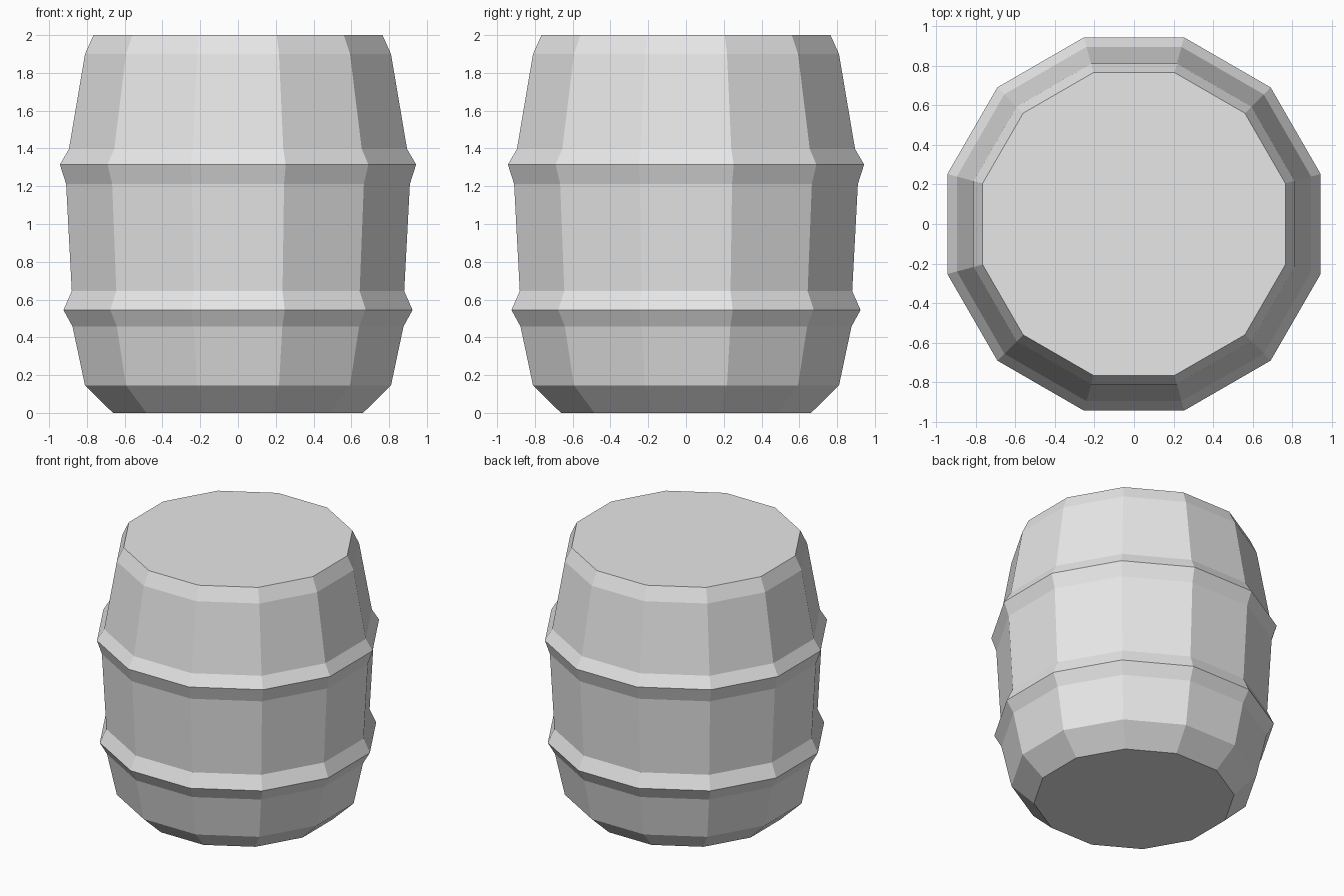
import bpy
import bmesh
from math import cos, sin, pi

cube = bpy.data.objects.get("Cube")
if cube:
    bpy.data.objects.remove(cube, do_unlink=True)

SIDES = 12

# Barrel outline: distance from the axis to the flat side, height
PROFILE = [
    (0.662, 0.0), (0.81, 0.145),                    # bottom bevel
    (0.876, 0.457), (0.924, 0.545), (0.88, 0.645),  # lower hoop
    (0.91, 1.212), (0.943, 1.315), (0.895, 1.397),  # upper hoop
    (0.81, 1.90), (0.765, 2.0),                     # top bevel
]


def make_material(name, color):
    mat = bpy.data.materials.new(name)
    mat.use_nodes = True
    mat.diffuse_color = color
    mat.node_tree.nodes["Principled BSDF"].inputs["Base Color"].default_value = color
    return mat


def lathe(name, profile, material):
    """Closed, flat-shaded solid of revolution with flat sides facing the axes."""
    bm = bmesh.new()
    rings = []
    for apothem, z in profile:
        radius = apothem / cos(pi / SIDES)
        angles = [(i + 0.5) * 2 * pi / SIDES for i in range(SIDES)]
        rings.append([bm.verts.new((radius * cos(a), radius * sin(a), z)) for a in angles])
    for low, high in zip(rings, rings[1:]):
        for i in range(SIDES):
            j = (i + 1) % SIDES
            bm.faces.new((low[i], low[j], high[j], high[i]))
    bm.faces.new(reversed(rings[0]))
    bm.faces.new(rings[-1])
    mesh = bpy.data.meshes.new(name)
    bm.to_mesh(mesh)
    bm.free()
    mesh.materials.append(material)
    obj = bpy.data.objects.new(name, mesh)
    bpy.context.collection.objects.link(obj)
    return obj


# Barrel with its two raised hoops
lathe("barrel", PROFILE, make_material("light grey", (0.8, 0.8, 0.8, 1.0)))
